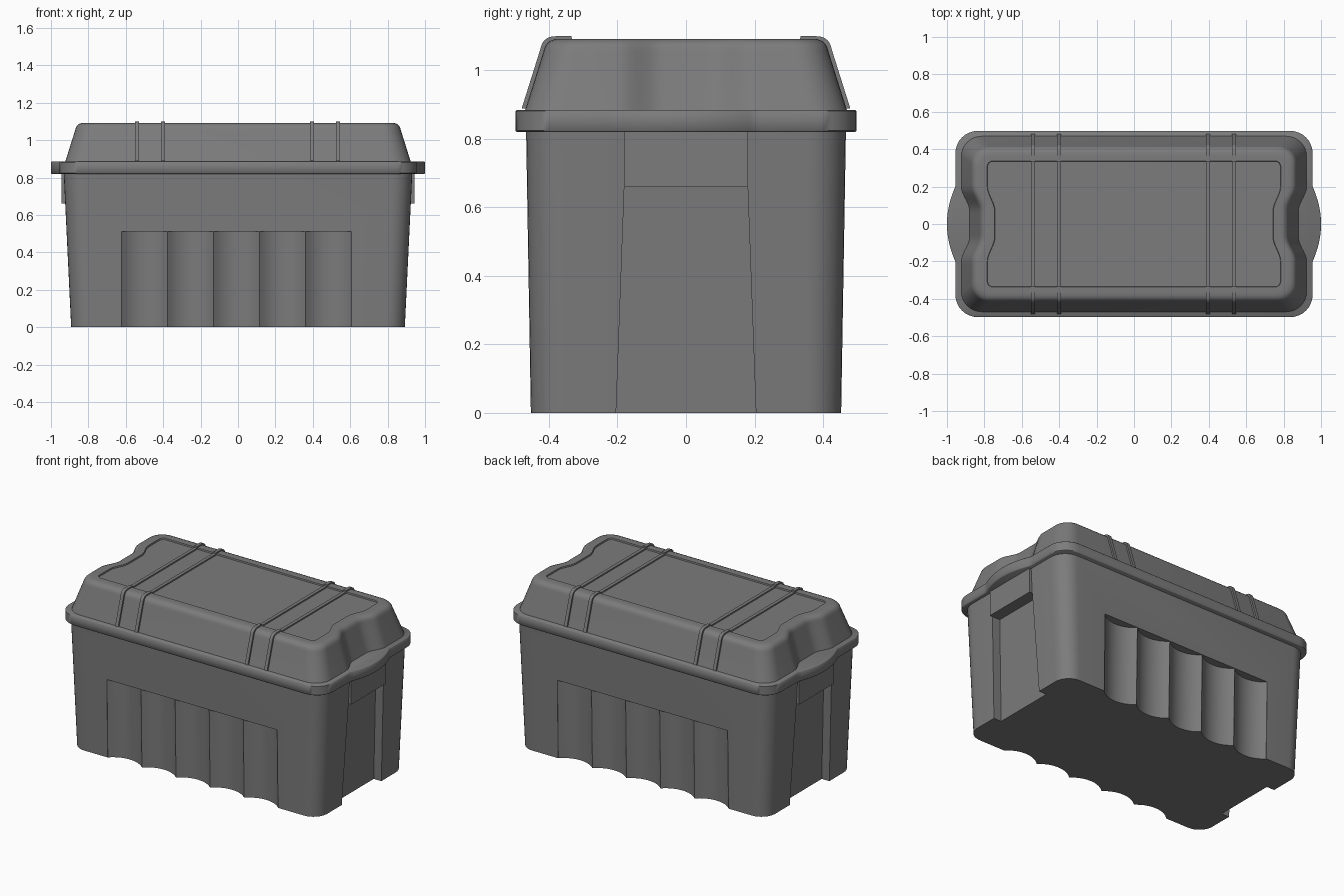
import bpy, bmesh, math

if "Cube" in bpy.data.objects:
    bpy.data.objects.remove(bpy.data.objects["Cube"])

plastic = bpy.data.materials.new("grey_plastic")
plastic.use_nodes = True
GREY = (0.2, 0.2, 0.2, 1)
plastic.diffuse_color = GREY
plastic.node_tree.nodes["Principled BSDF"].inputs["Base Color"].default_value = GREY


def scoop(y):
    # S-shaped dip across the middle of each end
    t = max(0, min(1, (0.2 - abs(y)) / 0.13))
    return t * t * (3 - 2 * t)


def bow(y):
    # Arc that swells the rim into a grip
    return max(0, 1 - (y / 0.2) ** 2)


def outline(hx, hy, r, z, amount=0, shape=scoop, seg=8):
    """Rounded rectangle whose two short ends are pushed in or out."""
    pts = []
    ends = [0.22 * (i / 12 - 1) for i in range(25)]
    for s in (1, -1):
        pts += [(s * (hx + amount * shape(y)), s * y, z) for y in ends]
        for cx, cy, start in ((s, s, 0), (-s, s, 90)):
            if s < 0:
                start += 180
            for i in range(seg + 1):
                a = math.radians(start + 90 * i / seg)
                pts.append((cx * (hx - r) + r * math.cos(a),
                            (s if start in (0, 90) else -1) * (hy - r) + r * math.sin(a), z))
    return pts


def loft(name, rings):
    """Skin a stack of matching outlines and cap both ends."""
    bm = bmesh.new()
    loops = [[bm.verts.new(p) for p in ring] for ring in rings]
    n = len(loops[0])
    for a, b in zip(loops, loops[1:]):
        for i in range(n):
            j = (i + 1) % n
            bm.faces.new((a[i], a[j], b[j], b[i]))
    bm.faces.new(loops[0][::-1])
    bm.faces.new(loops[-1])
    bmesh.ops.recalc_face_normals(bm, faces=bm.faces)
    mesh = bpy.data.meshes.new(name)
    bm.to_mesh(mesh)
    bm.free()
    mesh.materials.append(plastic)
    obj = bpy.data.objects.new(name, mesh)
    bpy.context.collection.objects.link(obj)
    return obj


def activate(obj):
    bpy.ops.object.select_all(action='DESELECT')
    obj.select_set(True)
    bpy.context.view_layer.objects.active = obj


def smooth(obj, degrees=32):
    activate(obj)
    bpy.ops.object.shade_smooth_by_angle(angle=math.radians(degrees))


def cut(obj, cutter):
    cutter.hide_render = True
    mod = obj.modifiers.new("cut", 'BOOLEAN')
    mod.operation = 'DIFFERENCE'
    mod.solver = 'EXACT'
    mod.object = cutter
    activate(obj)
    bpy.ops.object.modifier_apply(modifier=mod.name)
    bpy.data.objects.remove(cutter)


# Tapered tub
BASE_Y, TOP_Y, TUB_H = 0.453, 0.467, 0.83
tub = loft("tub", [outline(0.892, BASE_Y, 0.1, 0), outline(0.932, TOP_Y, 0.11, TUB_H)])


def flutes(side, z):
    # Row of five hollow arcs that follows the wall taper
    wall = BASE_Y + (TOP_Y - BASE_Y) * z / TUB_H
    count, width, x0, steps, depth = 5, 0.246, -0.624, 10, 0.05
    half = width / 2
    radius = (half ** 2 + depth ** 2) / (2 * depth)
    pts = []
    for k in range(count):
        for i in range(steps + (k == count - 1)):
            u = -half + width * i / steps
            d = math.sqrt(radius ** 2 - u ** 2) - (radius - depth)
            pts.append((x0 + half + k * width + u, side * (wall - 0.002 - d), z))
    pts += [(x0 + count * width, side * 0.6, z), (x0, side * 0.6, z)]
    return pts


for side in (-1, 1):
    cut(tub, loft("flute_cutter", [flutes(side, -0.05), flutes(side, 0.512)]))


# Recessed panel in each end, open at the bottom
def recess(side, z, x, hw):
    return [(side * x, -hw, z), (side * 1.1, -hw, z), (side * 1.1, hw, z), (side * x, hw, z)]


for side in (-1, 1):
    cut(tub, loft("recess_cutter", [recess(side, -0.05, 0.835, 0.206),
                                    recess(side, 0.66, 0.868, 0.18)]))
smooth(tub)

# Grip blocks above the recesses
for side, label in ((1, "left"), (-1, "right")):
    loft(label + "_grip_block",
         [[(side * x, y, z) for x, y in ((0.85, -0.18), (0.943, -0.18), (0.943, 0.18), (0.85, 0.18))]
          for z in (0.66, 0.83)])

# Rim band with bowed ends
rim = loft("lid_rim", [outline(0.955 - e, 0.498 - e, 0.12, z, 0.045, bow)
                       for e, z in ((0.004, 0.82), (0, 0.824), (0, 0.881), (0.004, 0.885))])
smooth(rim, 50)

# Lid: sloped sides, rounded shoulder, sunken top panel
LID_X, LID_Y = 0.925, 0.471
slope = [(0, 0.88), (0.055, 1.055), (0.058, 1.066), (0.064, 1.077),
         (0.074, 1.086), (0.088, 1.091), (0.105, 1.092)]
rings = [outline(LID_X - e, LID_Y - e, 0.11 - 0.3 * e, z, -0.045) for e, z in slope]
rings += [outline(0.785, 0.337, 0.03, 1.092, -0.04),
          outline(0.783, 0.335, 0.03, 1.083, -0.04)]
lid = loft("lid", rings)
smooth(lid)

# Paired ribs wrapped over the lid, stepping down across the panel
arc = [(LID_Y - e + 0.009, z + 0.008) for e, z in slope]
arc += [(0.335, 1.1), (0.333, 1.0915)]
profile = arc + [(-y, z) for y, z in reversed(arc)]
for i, x in enumerate((-0.54, -0.4, 0.396, 0.535)):
    rib = loft("lid_rib_%d" % (i + 1),
               [[(x + s * 0.011, y, z) for y, z in profile] for s in (-1, 1)])
    smooth(rib)
